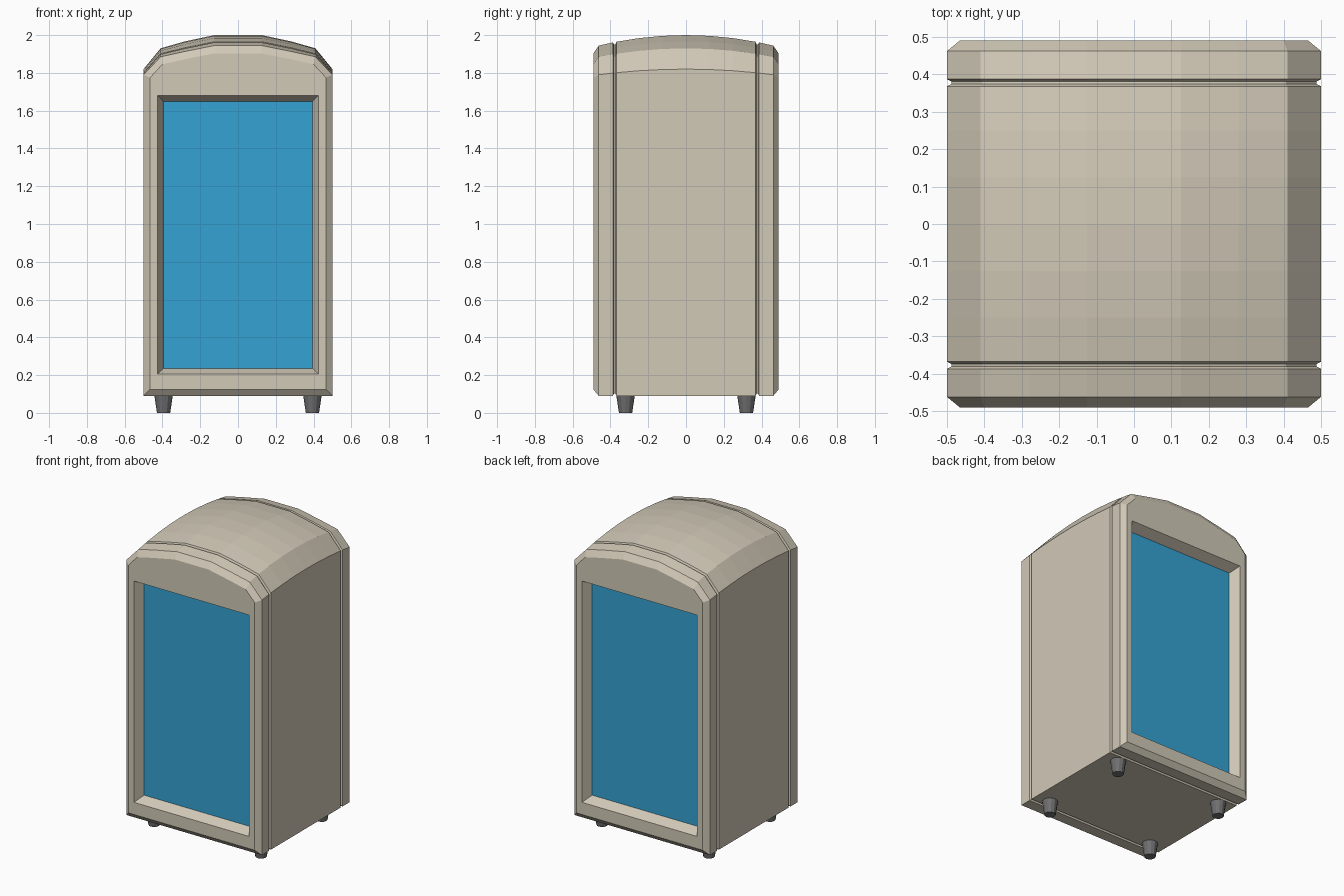
import bpy, bmesh
from mathutils import Matrix

if "Cube" in bpy.data.objects:
    bpy.data.objects.remove(bpy.data.objects["Cube"])


def material(name, rgb):
    m = bpy.data.materials.new(name)
    m.diffuse_color = (*rgb, 1)
    m.use_nodes = True
    m.node_tree.nodes["Principled BSDF"].inputs["Base Color"].default_value = m.diffuse_color
    return m


cream = material("cream", (0.64, 0.585, 0.475))
blue = material("window blue", (0.036, 0.36, 0.65))
grey = material("foot grey", (0.16, 0.16, 0.165))

# half of the domed roof profile at mid depth: x, z, drop with depth, inset share in x and z
ROOF = [(0.50, 1.82, 0.14, 1.0, 0.35), (0.41, 1.93, 0.21, 0.3, 1.0),
        (0.28, 1.967, 0.25, 0.1, 1.0), (0.125, 2.00, 0.26, 0.0, 1.0)]
# depth stations and how far the section is inset there (grooves and end bevels)
HALF = [(0.125, 0), (0.25, 0), (0.368, 0), (0.374, 0.012), (0.381, 0.012),
        (0.387, 0), (0.462, 0), (0.49, 0.034)]
STATIONS = [(-y, d) for y, d in reversed(HALF)] + [(0, 0)] + HALF

bm = bmesh.new()


def section(y, d):
    right = [(0.5 - d, 0.09 + d)]
    right += [(x - d * sx, z - k * y * y - d * sz) for x, z, k, sx, sz in ROOF]
    pts = right + [(-x, z) for x, z in reversed(right)]
    return [bm.verts.new((x, y, z)) for x, z in pts]


def rect(hx, z0, z1, y):
    return [bm.verts.new((x, y, z)) for x, z in
            ((hx, z0), (hx, z1), (-hx, z1), (-hx, z0))]


def bridge(a, b):
    n = len(a)
    for i in range(n):
        j = (i + 1) % n
        bm.faces.new((a[i], a[j], b[j], b[i]))


# cabinet shell
rings = [section(y, d) for y, d in STATIONS]
for a, b in zip(rings, rings[1:]):
    bridge(a, b)

# front and back faces with bevelled recess and window
for ring, s in ((rings[0], -1), (rings[-1], 1)):
    outer = rect(0.425, 0.205, 1.68, s * 0.49)
    inner = rect(0.394, 0.236, 1.648, s * 0.425)
    br, tr, tl, bl = outer
    bm.faces.new((ring[0], ring[1], tr, br))
    bm.faces.new(ring[1:-1] + [tl, tr])
    bm.faces.new((ring[-2], ring[-1], bl, tl))
    bm.faces.new((ring[-1], ring[0], br, bl))
    bridge(outer, inner)
    bm.faces.new(inner).material_index = 1

bmesh.ops.recalc_face_normals(bm, faces=bm.faces[:])
mesh = bpy.data.meshes.new("cabinet")
bm.to_mesh(mesh)
bm.free()
mesh.materials.append(cream)
mesh.materials.append(blue)
bpy.context.collection.objects.link(bpy.data.objects.new("cabinet", mesh))

# four tapered feet
for xn, sx in (("left", -1), ("right", 1)):
    for yn, sy in (("front", -1), ("back", 1)):
        fb = bmesh.new()
        bmesh.ops.create_cone(fb, cap_ends=True, segments=12, radius1=0.035,
                              radius2=0.05, depth=0.1,
                              matrix=Matrix.Translation((sx * 0.394, sy * 0.32, 0.05)))
        name = f"{yn}_{xn}_foot"
        me = bpy.data.meshes.new(name)
        fb.to_mesh(me)
        fb.free()
        me.materials.append(grey)
        bpy.context.collection.objects.link(bpy.data.objects.new(name, me))
